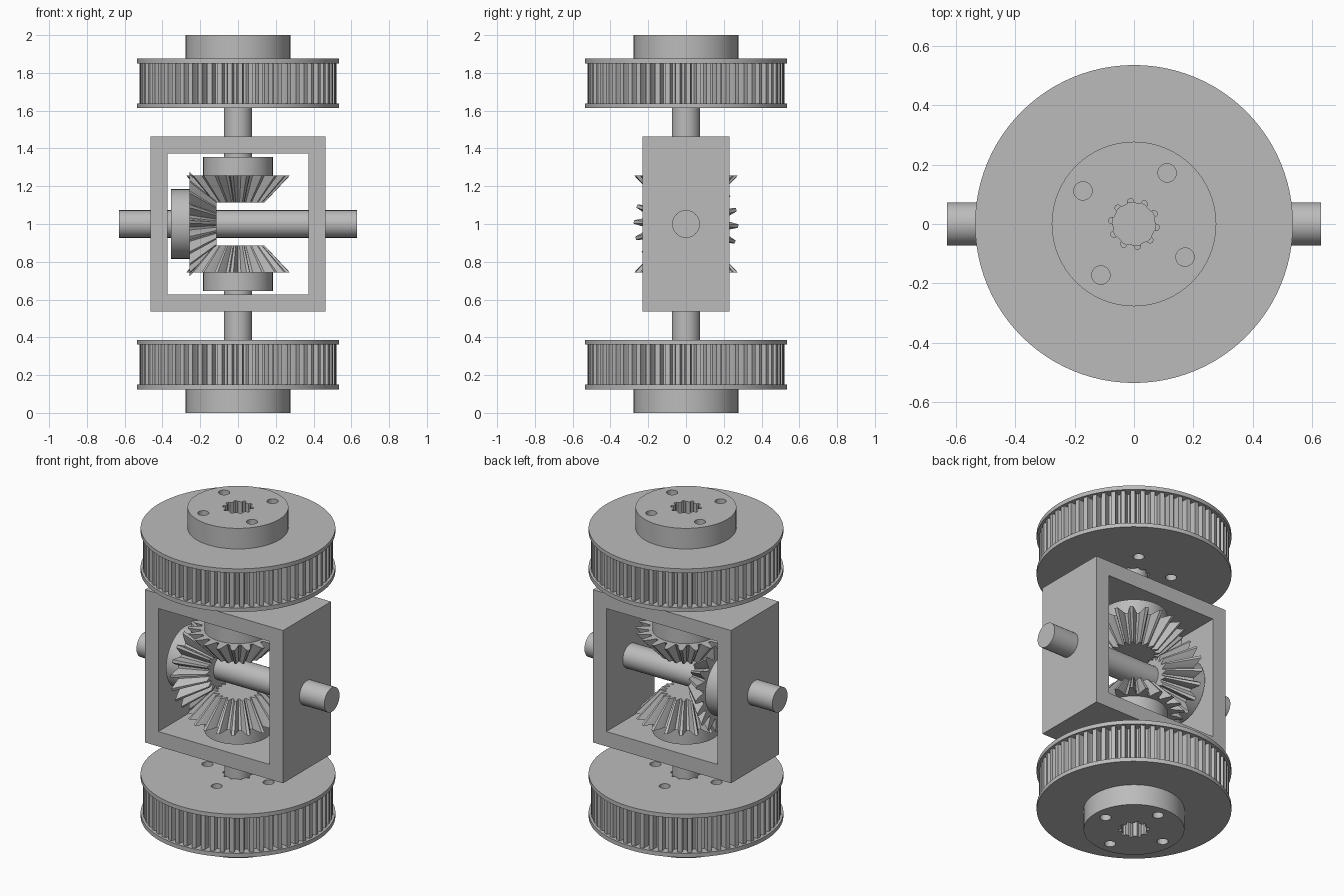
import bpy, bmesh, math
from math import cos, sin, pi, tau
from mathutils import Matrix, Vector

if "Cube" in bpy.data.objects:
    bpy.data.objects.remove(bpy.data.objects["Cube"], do_unlink=True)

steel = bpy.data.materials.new("plain_grey")
steel.use_nodes = True
GREY = (0.5, 0.5, 0.5, 1)
steel.diffuse_color = GREY
steel.node_tree.nodes["Principled BSDF"].inputs["Base Color"].default_value = GREY


def finish(name, bm, matrix=Matrix(), smooth=True):
    bm.transform(matrix)
    bmesh.ops.recalc_face_normals(bm, faces=bm.faces)
    mesh = bpy.data.meshes.new(name)
    bm.to_mesh(mesh)
    bm.free()
    mesh.materials.append(steel)
    obj = bpy.data.objects.new(name, mesh)
    bpy.context.scene.collection.objects.link(obj)
    if smooth:
        shade(obj)
    return obj


def shade(obj):
    bpy.ops.object.select_all(action='DESELECT')
    obj.select_set(True)
    bpy.context.view_layer.objects.active = obj
    bpy.ops.object.shade_smooth_by_angle(angle=math.radians(25))


def circle(r, n=64, cx=0, cy=0):
    return [(cx + r * cos(tau * i / n), cy + r * sin(tau * i / n)) for i in range(n)]


def loft(bm, low, high, z0, z1):
    """Closed solid between two outlines with the same point count."""
    a = [bm.verts.new((x, y, z0)) for x, y in low]
    b = [bm.verts.new((x, y, z1)) for x, y in high]
    bm.faces.new(a[::-1])
    bm.faces.new(b)
    for i in range(len(a)):
        j = (i + 1) % len(a)
        bm.faces.new((a[i], a[j], b[j], b[i]))


def prism(name, outline, z0, z1, matrix=Matrix()):
    bm = bmesh.new()
    loft(bm, outline, outline, z0, z1)
    return finish(name, bm, matrix)


def teeth(count, steps):
    """Outline repeating (fraction of pitch, radius) steps."""
    return [(r * cos(tau * (i + f) / count), r * sin(tau * (i + f) / count))
            for i in range(count) for f, r in steps]


def cut(obj, cutter):
    mod = obj.modifiers.new("bores", 'BOOLEAN')
    mod.operation = 'DIFFERENCE'
    mod.solver = 'EXACT'
    mod.object = cutter
    bpy.context.view_layer.update()
    graph = bpy.context.evaluated_depsgraph_get()
    mesh = bpy.data.meshes.new_from_object(obj.evaluated_get(graph))
    obj.modifiers.clear()
    obj.data = mesh
    shade(obj)


# Placement: z measured from the centre, lower half is mirrored
CENTRE = Matrix.Translation((0, 0, 1))
FLIP = CENTRE @ Matrix.Scale(-1, 4, Vector((0, 0, 1)))
TO_LEFT = CENTRE @ Matrix.Rotation(-pi / 2, 4, 'Y')

belt_outline = teeth(60, [(0, .522), (.44, .522), (.5, .495), (.6, .482),
                          (.84, .482), (.94, .495)])
spline_outline = teeth(10, [(0, .071), (.5, .071), (.58, .083), (.75, .087), (.92, .083)])


def pulley(prefix, matrix, phase):
    # Cutter with the splined bore and four bolt holes
    bm = bmesh.new()
    loft(bm, spline_outline, spline_outline, .55, 1.1)
    for k in range(4):
        a = phase + k * pi / 2
        hole = circle(.031, 24, .205 * cos(a), .205 * sin(a))
        loft(bm, hole, hole, .55, 1.1)
    cutter = finish(prefix + "_bore_cutter", bm, matrix, False)
    cutter.hide_render = True
    parts = [("inner_flange", circle(.535, 96), .613, .638),
             ("belt_teeth", belt_outline, .638, .85),
             ("outer_flange", circle(.535, 96), .85, .875),
             ("hub", circle(.277), .875, 1.0)]
    for name, outline, z0, z1 in parts:
        cut(prefix + "_" + name and prism(prefix + "_" + name, outline, z0, z1, matrix), cutter)
    bpy.data.objects.remove(cutter, do_unlink=True)
    # Drive shaft from the bevel gear into the pulley
    prism(prefix + "_shaft", circle(.075, 48), .25, .87, matrix)


def bevel_gear(prefix, matrix, phase=0):
    turn = matrix @ Matrix.Rotation(phase, 4, 'Z')
    count = 20

    def outline(root, tip):
        mid = (root + tip) / 2
        return teeth(count, [(0, root), (.24, root), (.38, mid), (.52, tip),
                             (.72, tip), (.86, mid)])
    bm = bmesh.new()
    loft(bm, outline(.108, .14), outline(.205, .277), .113, .258)
    finish(prefix + "_bevel_teeth", bm, turn)
    prism(prefix + "_bevel_hub", circle(.184), .258, .354, matrix)


pulley("upper", CENTRE, math.radians(57))
pulley("lower", FLIP, 0)
bevel_gear("upper", CENTRE)
bevel_gear("lower", FLIP)
bevel_gear("right", TO_LEFT, pi / 20)

# Cross shaft through the frame
prism("cross_shaft", circle(.073, 48), -.63, .63, TO_LEFT)

# Open rectangular frame
bm = bmesh.new()
rings = []
for y in (-.23, .23):
    for half in (.463, .373):
        rings.append([bm.verts.new((sx * half, y, sz * half))
                      for sx, sz in ((-1, -1), (1, -1), (1, 1), (-1, 1))])
front_out, front_in, back_out, back_in = rings
for p, q in ((front_out, front_in), (back_out, back_in),
             (front_out, back_out), (front_in, back_in)):
    for i in range(4):
        j = (i + 1) % 4
        bm.faces.new((p[i], p[j], q[j], q[i]))
finish("frame", bm, CENTRE, False)
